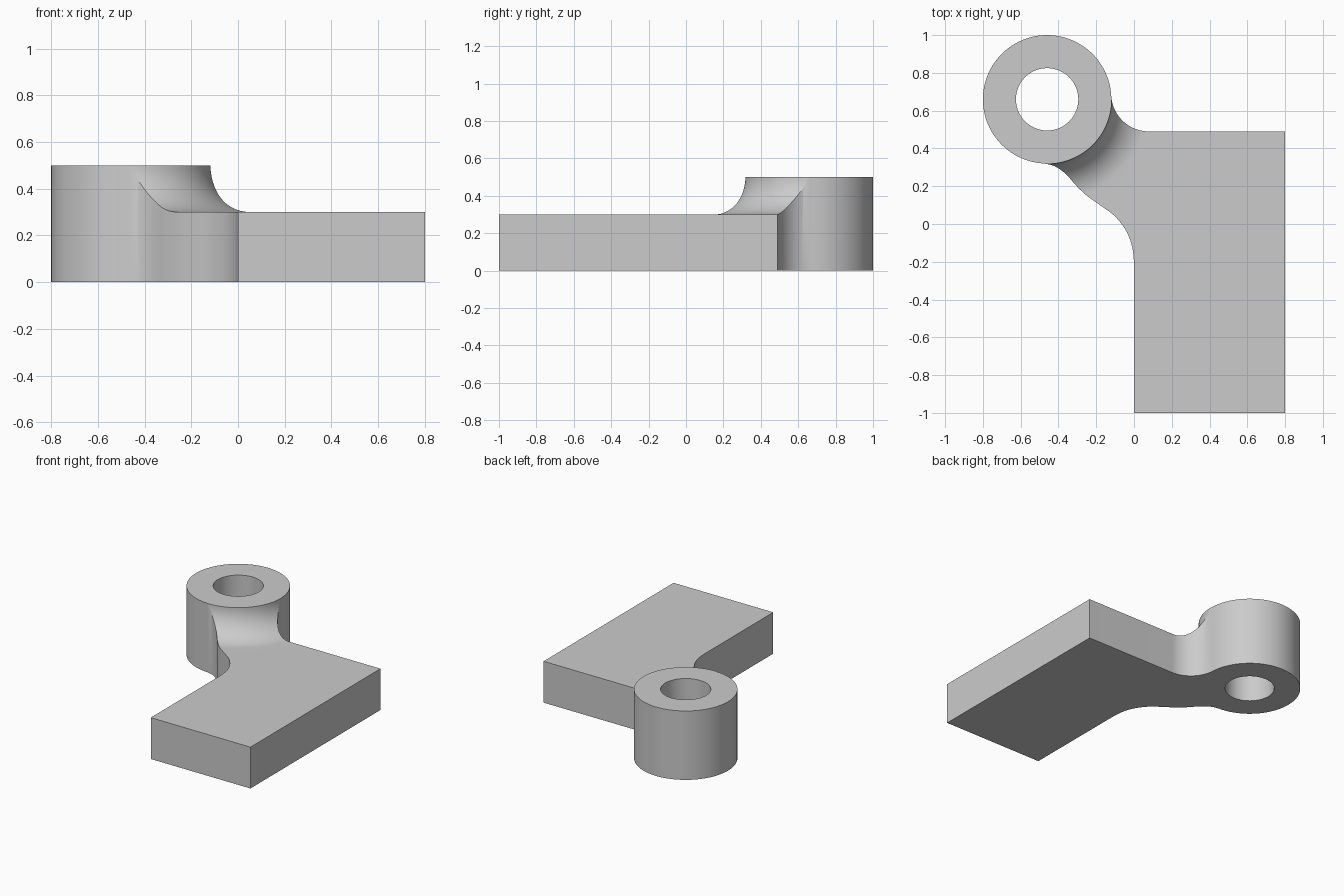
import bpy, bmesh
from math import sin, cos, pi, radians, sqrt, atan2, degrees
from mathutils import Vector

if "Cube" in bpy.data.objects:
    bpy.data.objects.remove(bpy.data.objects["Cube"])

BOSS = Vector((-0.46, 0.66))
BOSS_R, HOLE_R, FILLET = 0.34, 0.165, 0.2
PLATE_TOP, BOSS_TOP = 0.3, 0.5
BACK_Y = 0.49


def arc(centre, r, a0, a1, steps):
    angles = [radians(a0 + (a1 - a0) * i / steps) for i in range(steps + 1)]
    return [Vector((centre[0] + r * cos(a), centre[1] + r * sin(a))) for a in angles]


def spline(points, steps):
    """Smooth curve through the points, end points included."""
    p = [Vector(q) for q in points]
    p = [p[0] * 2 - p[1]] + p + [p[-1] * 2 - p[-2]]
    out = []
    for a, b, c, d in zip(p, p[1:], p[2:], p[3:]):
        for i in range(steps):
            t = i / steps
            out.append((b * 2 + (c - a) * t + (a * 2 - b * 5 + c * 4 - d) * t * t
                        + (b * 3 - a - c * 3 + d) * t ** 3) / 2)
    return out + [p[-2]]


def make_object(name, bm):
    bmesh.ops.recalc_face_normals(bm, faces=bm.faces)
    mesh = bpy.data.meshes.new(name)
    bm.to_mesh(mesh)
    bm.free()
    ob = bpy.data.objects.new(name, mesh)
    bpy.context.collection.objects.link(ob)
    return ob


# Plan outline: plate edges, back fillet, boss rim, front neck curve
fy = BACK_Y + FILLET
fx = BOSS.x + sqrt((BOSS_R + FILLET) ** 2 - (fy - BOSS.y) ** 2)
touch = degrees(atan2(fy - BOSS.y, fx - BOSS.x))
neck = [(-0.475, 0.32), (-0.42, 0.306), (-0.36, 0.264), (-0.31, 0.207), (-0.25, 0.15),
        (-0.18, 0.1), (-0.1, 0.04), (-0.04, -0.04), (-0.01, -0.12), (0, -0.2)]
outline = [Vector((0.8, -1)), Vector((0.8, BACK_Y))]
outline += arc((fx, fy), FILLET, 270, 180 + touch, 24)
outline += arc(BOSS, BOSS_R, touch, 267.5, 90)[1:-1]
outline += spline(neck, 5) + [Vector((0, -1))]

bm = bmesh.new()
face = bm.faces.new([bm.verts.new((p.x, p.y, 0)) for p in outline])
top = bmesh.ops.extrude_face_region(bm, geom=[face])["geom"]
bmesh.ops.translate(bm, vec=(0, 0, 0.6), verts=[v for v in top if isinstance(v, bmesh.types.BMVert)])
bracket = make_object("bracket", bm)

# Turned envelope: bore, boss top, concave fillet, plate top
start = BOSS_R + 0.002
section = [Vector((HOLE_R, -0.1)), Vector((HOLE_R, BOSS_TOP))]
section += arc((start + FILLET, BOSS_TOP), FILLET, 180, 270, 20)
section += [Vector((3, PLATE_TOP)), Vector((3, -0.1))]
bm = bmesh.new()
SEGMENTS = 128
rings = []
for i in range(SEGMENTS):
    a = 2 * pi * i / SEGMENTS
    rings.append([bm.verts.new((BOSS.x + p.x * cos(a), BOSS.y + p.x * sin(a), p.y)) for p in section])
for i, ring in enumerate(rings):
    nxt = rings[(i + 1) % SEGMENTS]
    for j in range(len(section)):
        k = (j + 1) % len(section)
        bm.faces.new((ring[j], ring[k], nxt[k], nxt[j]))
envelope = make_object("envelope_cutter", bm)
envelope.hide_render = True

# Trim the outline prism to the envelope
mod = bracket.modifiers.new("trim", "BOOLEAN")
mod.operation = "INTERSECT"
mod.solver = "EXACT"
mod.object = envelope
bpy.ops.object.select_all(action="DESELECT")
bpy.context.view_layer.objects.active = bracket
bracket.select_set(True)
bpy.ops.object.modifier_apply(modifier=mod.name)
bpy.data.objects.remove(envelope)

# Merge the coplanar slices left by the envelope
bm = bmesh.new()
bm.from_mesh(bracket.data)
bmesh.ops.dissolve_limit(bm, angle_limit=radians(0.2), verts=bm.verts, edges=bm.edges)
bm.to_mesh(bracket.data)
bm.free()
bpy.ops.object.shade_smooth_by_angle(angle=radians(30))

# Material
grey = bpy.data.materials.new("light grey")
grey.use_nodes = True
grey.diffuse_color = (0.6, 0.6, 0.6, 1)
grey.node_tree.nodes["Principled BSDF"].inputs["Base Color"].default_value = (0.6, 0.6, 0.6, 1)
bracket.data.materials.clear()
bracket.data.materials.append(grey)
